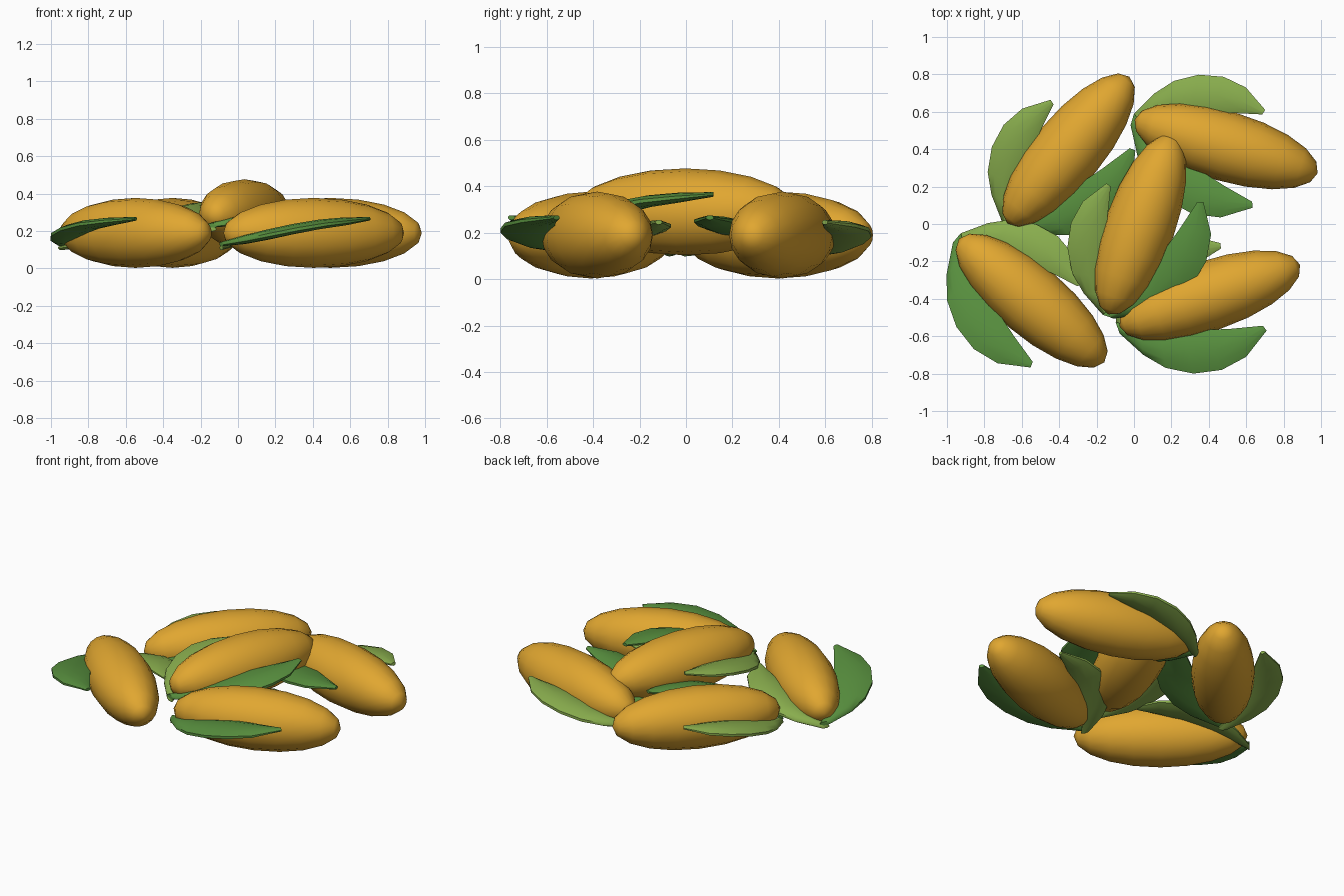
import bpy, bmesh, math
from mathutils import Matrix, Vector

if "Cube" in bpy.data.objects:
    bpy.data.objects.remove(bpy.data.objects["Cube"])


def material(name, rgb):
    m = bpy.data.materials.new(name)
    m.diffuse_color = (*rgb, 1)
    m.use_nodes = True
    m.node_tree.nodes["Principled BSDF"].inputs["Base Color"].default_value = m.diffuse_color
    return m


GOLD = material("golden_orange", (0.75, 0.385, 0.03))
DARK = material("dark_green", (0.10, 0.285, 0.05))
LIGHT = material("light_green", (0.25, 0.42, 0.075))

HALF_LEN, RADIUS = 0.51, 0.187

# Leaf stations: outer edge (along, out), inner edge (along, out), height, half thickness
LEAF = [
    ((-0.012, 0.035), (-0.012, -0.03), -0.06, 0.012),
    ((0.071, 0.185), (0.10, 0.05), -0.035, 0.024),
    ((0.162, 0.29), (0.20, 0.09), -0.01, 0.028),
    ((0.294, 0.367), (0.32, 0.13), 0.02, 0.028),
    ((0.442, 0.397), (0.44, 0.17), 0.045, 0.026),
    ((0.588, 0.373), (0.56, 0.205), 0.06, 0.022),
    ((0.737, 0.276), (0.727, 0.245), 0.075, 0.010),
]
# Lens section: position from outer to inner edge, height factor
SECTION = [(0, 0.3), (0.22, 0.85), (0.5, 1), (0.78, 0.85), (1, 0.3),
           (1, -0.3), (0.78, -0.85), (0.5, -1), (0.22, -0.85), (0, -0.3)]


def finish(bm, name, mat, matrix):
    bmesh.ops.recalc_face_normals(bm, faces=bm.faces)
    mesh = bpy.data.meshes.new(name)
    bm.to_mesh(mesh)
    bm.free()
    mesh.materials.append(mat)
    ob = bpy.data.objects.new(name, mesh)
    bpy.context.collection.objects.link(ob)
    ob.matrix_world = matrix
    bpy.ops.object.select_all(action='DESELECT')
    ob.select_set(True)
    bpy.context.view_layer.objects.active = ob
    bpy.ops.object.shade_smooth_by_angle(angle=math.radians(50))


def cob(name, matrix):
    # Long ellipsoid lying along local x
    bm = bmesh.new()
    bmesh.ops.create_uvsphere(bm, u_segments=16, v_segments=10, radius=1)
    bmesh.ops.rotate(bm, verts=bm.verts, matrix=Matrix.Rotation(math.pi / 2, 3, 'Y'))
    bmesh.ops.scale(bm, verts=bm.verts, vec=(HALF_LEN, RADIUS, RADIUS))
    finish(bm, name, GOLD, matrix)


def leaf(name, matrix, mat, side, size, drop):
    # Curved lens-section blade starting at the cob's narrow base
    bm = bmesh.new()
    rings = []
    for outer, inner, height, thick in LEAF:
        o, i = Vector(outer), Vector(inner)
        ring = []
        for t, h in SECTION:
            p = o.lerp(i, t) * size
            ring.append(bm.verts.new((p.x - HALF_LEN, side * p.y,
                                      height - drop + thick * h)))
        rings.append(ring)
    n = len(SECTION)
    for a, b in zip(rings, rings[1:]):
        for k in range(n):
            bm.faces.new((a[k], a[(k + 1) % n], b[(k + 1) % n], b[k]))
    bm.faces.new(rings[0])
    bm.faces.new(rings[-1])
    finish(bm, name, mat, matrix)


# Centre and heading of each cob: four on the ground, one resting on top
PLACES = {
    "back_left": ((-0.35, 0.395, 0.19), 50.3),
    "back_right": ((0.4925, 0.415, 0.19), -16.3),
    "front_left": ((-0.5475, -0.41, 0.19), -40.4),
    "front_right": ((0.405, -0.3825, 0.19), 18.9),
    "top": ((0.035, -0.003, 0.29), 70.3),
}
for place, (centre, angle) in PLACES.items():
    m = Matrix.Translation(centre) @ Matrix.Rotation(math.radians(angle), 4, 'Z')
    cob(place + "_cob", m)
    leaf(place + "_dark_leaf", m, DARK, -1, 1.0, 0.0)
    leaf(place + "_light_leaf", m, LIGHT, 1, 0.89, 0.02)
